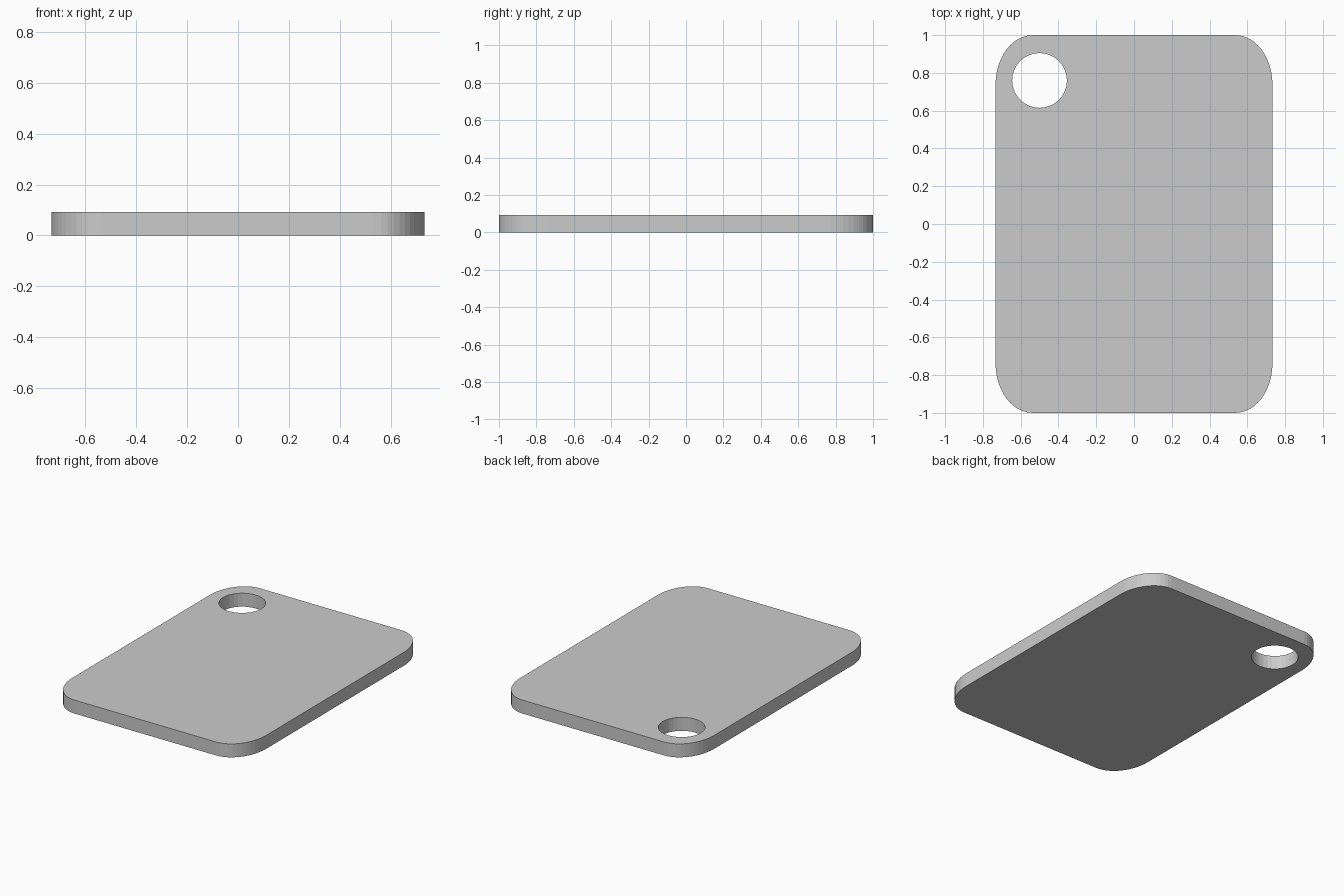
import bpy, bmesh
from math import cos, sin, pi

if "Cube" in bpy.data.objects:
    bpy.data.objects.remove(bpy.data.objects["Cube"])

HALF_X, HALF_Y, THICK = 0.733, 1.0, 0.092
CORNER_X, CORNER_Y, CORNER_STEPS = 0.198, 0.26, 12
HOLE_X, HOLE_Y, HOLE_R, HOLE_SIDES = -0.50, 0.76, 0.145, 32


def arc(cx, cy, rx, ry, start, sweep, steps):
    return [(cx + rx * cos(start + sweep * i / steps),
             cy + ry * sin(start + sweep * i / steps)) for i in range(steps + 1)]


def add_loop(bm, points):
    verts = [bm.verts.new((x, y, 0)) for x, y in points]
    return [bm.edges.new((v, verts[(i + 1) % len(verts)])) for i, v in enumerate(verts)]


# Plate outline with elliptical corners
outline = []
for i, (sx, sy) in enumerate([(1, 1), (-1, 1), (-1, -1), (1, -1)]):
    outline += arc(sx * (HALF_X - CORNER_X), sy * (HALF_Y - CORNER_Y),
                   CORNER_X, CORNER_Y, i * pi / 2, pi / 2, CORNER_STEPS)

# Round hole near one corner
hole = arc(HOLE_X, HOLE_Y, HOLE_R, HOLE_R, 0, 2 * pi, HOLE_SIDES)[:-1]

# Fill between outline and hole, then extrude to thickness
bm = bmesh.new()
edges = add_loop(bm, outline) + add_loop(bm, hole)
bmesh.ops.triangle_fill(bm, edges=edges, use_beauty=True, normal=(0, 0, 1))
ext = bmesh.ops.extrude_face_region(bm, geom=bm.faces[:], use_keep_orig=True)
top = [g for g in ext["geom"] if isinstance(g, bmesh.types.BMVert)]
bmesh.ops.translate(bm, verts=top, vec=(0, 0, THICK))
bmesh.ops.recalc_face_normals(bm, faces=bm.faces[:])

mesh = bpy.data.meshes.new("tag_plate")
bm.to_mesh(mesh)
bm.free()
bpy.context.collection.objects.link(bpy.data.objects.new("tag_plate", mesh))
